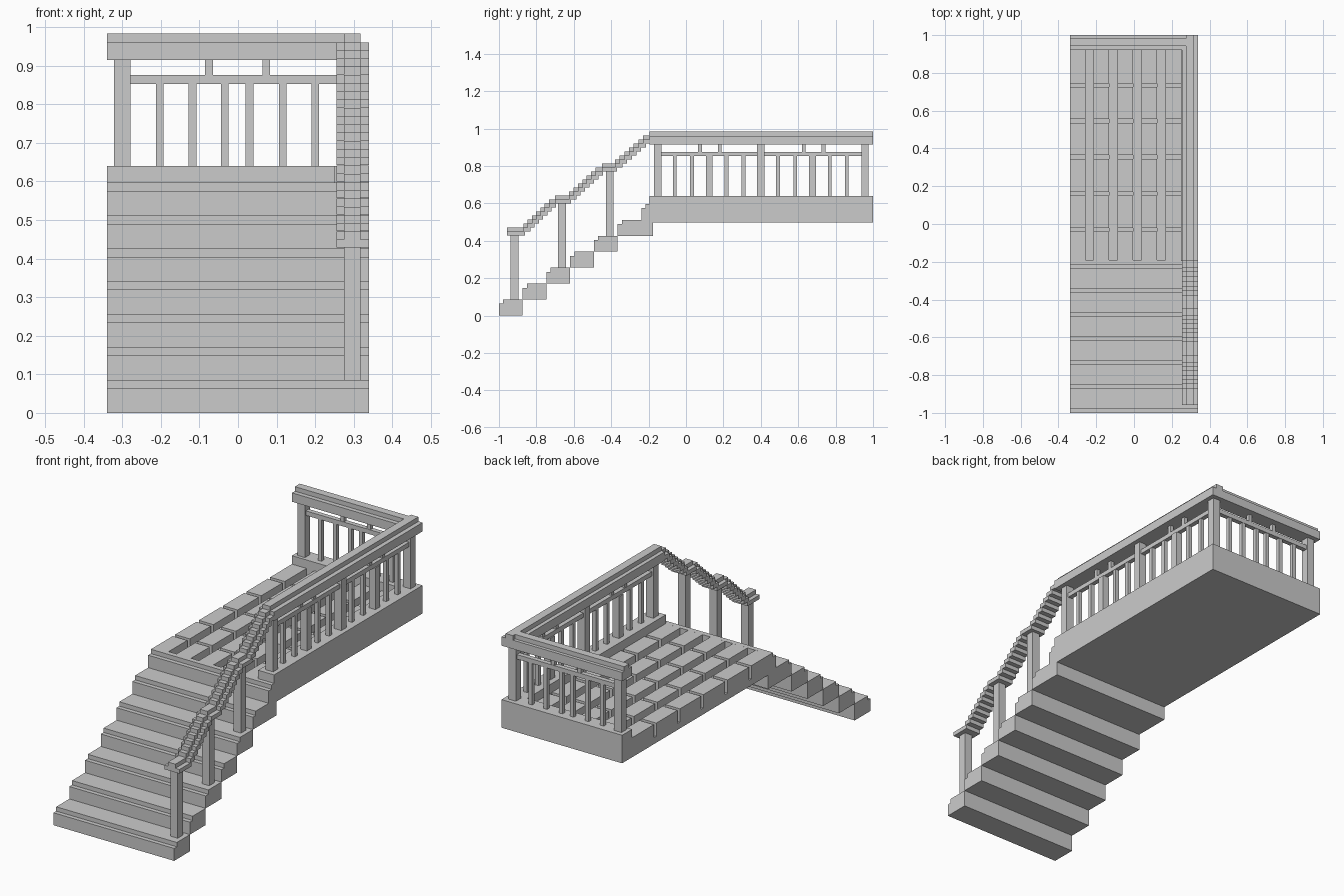
import bpy, bmesh

default = bpy.data.objects.get("Cube")
if default:
    bpy.data.objects.remove(default, do_unlink=True)


def finish(name, bm):
    bmesh.ops.recalc_face_normals(bm, faces=bm.faces)
    mesh = bpy.data.meshes.new(name)
    bm.to_mesh(mesh)
    bm.free()
    obj = bpy.data.objects.new(name, mesh)
    bpy.context.collection.objects.link(obj)
    return obj


def boxes(name, items):
    """One object made of boxes, each given as x, y and z ranges."""
    bm = bmesh.new()
    for spans in items:
        verts = bmesh.ops.create_cube(bm, size=1)["verts"]
        for v in verts:
            for i, (lo, hi) in enumerate(spans):
                v.co[i] = lo if v.co[i] < 0 else hi
    return finish(name, bm)


def around(centre, width):
    return (centre - width / 2, centre + width / 2)


def extrude_profile(name, points, x0, x1):
    bm = bmesh.new()
    face = bm.faces.new([bm.verts.new((x0, y, z)) for y, z in points])
    out = bmesh.ops.extrude_face_region(bm, geom=[face])["geom"]
    for v in out:
        if isinstance(v, bmesh.types.BMVert):
            v.co.x = x1
    return finish(name, bm)


HALF = 0.34
FRONT = -0.195
INNER_X, INNER_Y = 0.25, 0.92
BOTTOM, TILE_TOP, CURB_TOP = 0.497, 0.597, 0.64
RAIL_X, RAIL_Y = 0.296, 0.957
RUN, RISE, NOSE = 0.127, 0.0853, 0.022

# Stairs: each tread has a small notch along its front edge
for i in range(7):
    y0, z0 = -1 + i * RUN, i * RISE
    y1 = y0 + RUN
    if i == 5:
        y1 = -0.176
    elif i == 6:
        y1 = -0.19
    z1 = z0 + RISE
    extrude_profile(f"step_{i + 1}", [
        (y0, z0), (y1, z0), (y1, z1), (y0 + NOSE, z1),
        (y0 + NOSE, z1 - NOSE), (y0, z1 - NOSE)], -HALF, HALF)

# Deck slab and raised curbs on two sides
boxes("deck_base", [((-HALF, INNER_X), (-0.19, INNER_Y), (BOTTOM, 0.53))])
boxes("side_curb", [((INNER_X, HALF), (FRONT, 1), (BOTTOM, CURB_TOP))])
boxes("back_curb", [((-HALF, INNER_X), (INNER_Y, 1), (BOTTOM, CURB_TOP))])

# Deck planks, cut into rows by narrow slits, with wider channels between
pitch, plank = 0.1265, 0.082
rows = [-0.2, -0.03, 0.16, 0.355, 0.545, 0.735, 0.93]
planks, channels = [], []
for c in range(5):
    x0 = -HALF + c * pitch
    for a, b in zip(rows, rows[1:]):
        planks.append(((x0, x0 + plank), (a + 0.01, b - 0.01), (0.525, TILE_TOP)))
    if c < 4:
        channels.append(((x0 + plank, x0 + pitch), (-0.19, INNER_Y), (0.525, 0.56)))
boxes("deck_planks", planks)
boxes("deck_channels", channels)

# Top rails: a wide board with a narrow cap
LOW, CAP, TOP = 0.915, 0.96, 0.983
boxes("side_rail", [((0.255, HALF), (FRONT, 1), (LOW, CAP)),
                    (around(RAIL_X, 0.042), (FRONT, 1), (CAP, TOP))])
boxes("back_rail", [((-HALF, 0.255), (INNER_Y, 1), (LOW, CAP)),
                    ((-HALF, RAIL_X - 0.021), (0.943, 0.983), (CAP, TOP))])

# Deck posts
post_spots = [(RAIL_X, -0.15), (RAIL_X, 0.4), (RAIL_X, RAIL_Y), (-0.3, RAIL_Y)]
boxes("deck_posts", [(around(x, 0.042), around(y, 0.04), (CURB_TOP, LOW))
                     for x, y in post_spots])

# Middle rails
MID, MID_TOP = 0.852, 0.875
boxes("side_middle_rail", [(around(RAIL_X, 0.024), (-0.15, RAIL_Y), (MID, MID_TOP))])
boxes("back_middle_rail", [((-0.3, RAIL_X), around(RAIL_Y, 0.024), (MID, MID_TOP))])

# Balusters along the side, two of them thicker
side = []
for i in range(11):
    if i != 5:
        w = 0.036 if i in (2, 8) else 0.02
        y = 0.4 + (i - 5) * 0.092
        side.append((around(RAIL_X, w), around(y, w), (CURB_TOP, MID)))
boxes("side_balusters", side)

# Balusters along the back
boxes("back_balusters", [(around(x, 0.02), around(RAIL_Y, 0.02), (CURB_TOP, MID))
                         for x in (-0.203, -0.118, -0.034, 0.03, 0.116, 0.2)])

# Short spacers between middle and top rails
boxes("side_spacers", [(around(RAIL_X, 0.02), around(y, 0.02), (MID_TOP, LOW))
                       for y in (0.075, 0.18, 0.63, 0.735)])
boxes("back_spacers", [(around(x, 0.02), around(RAIL_Y, 0.02), (MID_TOP, LOW))
                       for x in (-0.075, 0.073)])

# Stair handrail: level pads over the posts joined by small rising blocks
pads = [(-0.957, -0.86, 0.47), (-0.7, -0.615, 0.641),
        (-0.45, -0.37, 0.812), (FRONT, 0, TOP)]
handrail = []


def rail_piece(y0, y1, top):
    handrail.append(((0.255, HALF), (y0, y1), (top - 0.042, top - 0.021)))
    handrail.append((around(RAIL_X, 0.042), (y0, y1), (top - 0.021, top)))


for (a0, a1, az), (b0, b1, bz) in zip(pads, pads[1:]):
    rail_piece(a0, a1, az)
    step = (b0 - a1) / 7
    for k in range(7):
        y = a1 + k * step
        rail_piece(y - 0.01, y + step + 0.005, az + (bz - az) * (k + 1) / 8)
boxes("stair_handrail", handrail)

# Stair posts under the pads
boxes("stair_posts", [(around(RAIL_X, 0.042), around(y, 0.042), (foot * RISE, pad[2] - 0.04))
                      for y, foot, pad in zip((-0.917, -0.663, -0.408), (1, 3, 5), pads)])
